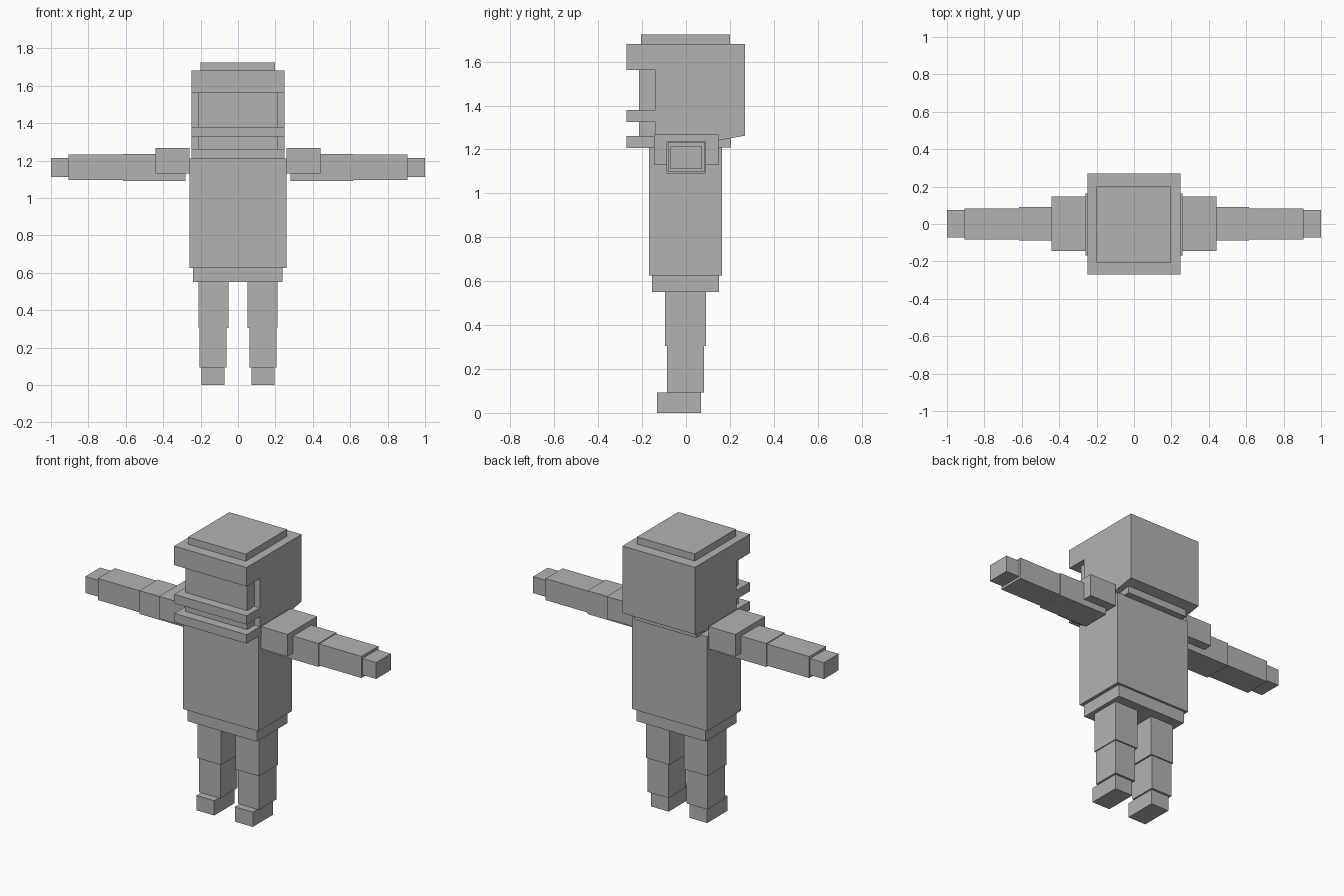
import bpy
import bmesh

if "Cube" in bpy.data.objects:
    bpy.data.objects.remove(bpy.data.objects["Cube"])

# Single plain material
GREY = (0.45, 0.45, 0.45, 1.0)
grey = bpy.data.materials.new("plain grey")
grey.use_nodes = True
grey.diffuse_color = GREY
grey.node_tree.nodes["Principled BSDF"].inputs["Base Color"].default_value = GREY


def add_object(name, bm):
    bmesh.ops.recalc_face_normals(bm, faces=bm.faces[:])
    mesh = bpy.data.meshes.new(name)
    bm.to_mesh(mesh)
    bm.free()
    mesh.materials.append(grey)
    obj = bpy.data.objects.new(name, mesh)
    bpy.context.collection.objects.link(obj)
    return obj


def box(name, x, y, z):
    """Box from (min, max) ranges on each axis."""
    bm = bmesh.new()
    bmesh.ops.create_cube(bm, size=1)
    for v in bm.verts:
        v.co = [(r[0] + r[1]) / 2 + c * (r[1] - r[0]) for c, r in zip(v.co, (x, y, z))]
    return add_object(name, bm)


def pair(name, x, y, z):
    """The same box on the left (+x) and right (-x)."""
    box("left_" + name, x, y, z)
    box("right_" + name, (-x[1], -x[0]), y, z)


def extrude_x(name, profile, half_width):
    """Side profile of (y, z) points extruded across x."""
    bm = bmesh.new()
    face = bm.faces.new([bm.verts.new((-half_width, y, z)) for y, z in profile])
    ext = bmesh.ops.extrude_face_region(bm, geom=[face])
    verts = [g for g in ext["geom"] if isinstance(g, bmesh.types.BMVert)]
    bmesh.ops.translate(bm, verts=verts, vec=(2 * half_width, 0, 0))
    return add_object(name, bm)


# Head, showing through the helmet openings and above its top
box("head", (-0.212, 0.212), (-0.213, 0.205), (1.208, 1.60))
box("helmet_cap", (-0.2, 0.197), (-0.205, 0.2), (1.60, 1.724))

# Helmet with brow, face opening, and two guard bars
extrude_x("helmet", [
    (-0.271, 1.68), (0.269, 1.68), (0.269, 1.263), (0.14, 1.24),
    (-0.14, 1.207), (-0.271, 1.207), (-0.271, 1.262), (-0.14, 1.262),
    (-0.14, 1.325), (-0.271, 1.325), (-0.271, 1.38), (-0.14, 1.38),
    (-0.14, 1.562), (-0.271, 1.562)], 0.249)

# Torso and hips
box("torso", (-0.26, 0.258), (-0.168, 0.164), (0.625, 1.212))
box("hips", (-0.24, 0.237), (-0.154, 0.15), (0.55, 0.625))

# Arms
pair("shoulder_pad", (0.259, 0.442), (-0.145, 0.147), (1.13, 1.268))
pair("upper_arm", (0.28, 0.615), (-0.089, 0.09), (1.091, 1.236))
pair("forearm", (0.605, 0.906), (-0.082, 0.084), (1.097, 1.231))
pair("hand", (0.9, 1.0), (-0.071, 0.074), (1.112, 1.214))

# Legs
pair("thigh", (0.05, 0.212), (-0.095, 0.091), (0.305, 0.55))
pair("shin", (0.061, 0.206), (-0.087, 0.083), (0.092, 0.31))
pair("foot", (0.071, 0.194), (-0.132, 0.069), (0.0, 0.092))
